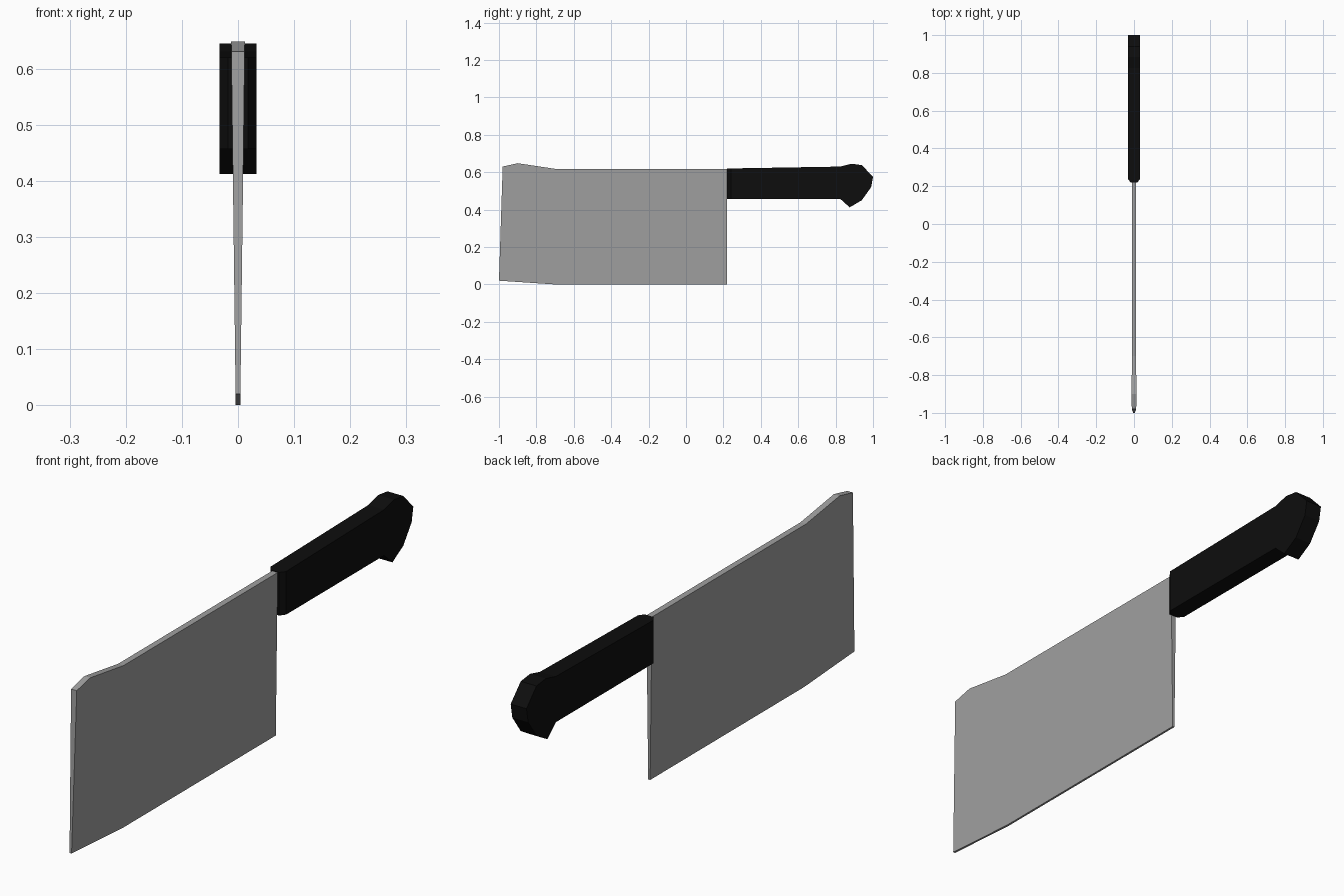
import bpy
import bmesh

cube = bpy.data.objects.get("Cube")
if cube:
    bpy.data.objects.remove(cube, do_unlink=True)


def make_material(name, color):
    mat = bpy.data.materials.new(name)
    mat.use_nodes = True
    mat.diffuse_color = color
    bsdf = mat.node_tree.nodes["Principled BSDF"]
    bsdf.inputs["Base Color"].default_value = color
    bsdf.inputs["Roughness"].default_value = 0.6
    return mat


def slab(name, profile, half_width, mat):
    """Side profile (y, z) widened to both sides by half_width(y, z)."""
    bm = bmesh.new()
    left = [bm.verts.new((half_width(y, z), y, z)) for y, z in profile]
    right = [bm.verts.new((-half_width(y, z), y, z)) for y, z in profile]
    bm.faces.new(left)
    bm.faces.new(right[::-1])
    count = len(profile)
    for i in range(count):
        j = (i + 1) % count
        bm.faces.new((left[j], left[i], right[i], right[j]))
    bmesh.ops.recalc_face_normals(bm, faces=bm.faces[:])
    mesh = bpy.data.meshes.new(name)
    bm.to_mesh(mesh)
    bm.free()
    mesh.materials.append(mat)
    obj = bpy.data.objects.new(name, mesh)
    bpy.context.collection.objects.link(obj)
    return obj


steel = make_material("steel grey", (0.35, 0.35, 0.35, 1))
black = make_material("handle black", (0.004, 0.004, 0.004, 1))

# Blade: broad plate tapering from the spine to the cutting edge
blade_profile = [(-1.0, 0.02), (-0.70, 0), (0.22, 0), (0.22, 0.618),
                 (-0.70, 0.618), (-0.90, 0.648), (-0.98, 0.63)]
slab("blade", blade_profile, lambda y, z: 0.004 + 0.0125 * z, steel)

# Handle: straight grip with a hooked pommel, chamfered where it meets the blade
handle_profile = [(0.22, 0.457), (0.24, 0.457), (0.825, 0.457), (0.875, 0.412),
                  (0.94, 0.45), (0.99, 0.52), (1.0, 0.575), (0.94, 0.638),
                  (0.885, 0.645), (0.825, 0.63), (0.24, 0.62), (0.22, 0.62)]
handle = slab("handle", handle_profile,
              lambda y, z: 0.018 if y < 0.23 else 0.033, black)

# Split the bent side faces into flat ones
bm = bmesh.new()
bm.from_mesh(handle.data)
bmesh.ops.connect_verts_nonplanar(bm, angle_limit=0.01, faces=bm.faces[:])
bmesh.ops.bisect_plane(bm, geom=bm.verts[:] + bm.edges[:] + bm.faces[:],
                       plane_co=(0, 0.24, 0), plane_no=(0, 1, 0))
bm.to_mesh(handle.data)
bm.free()
